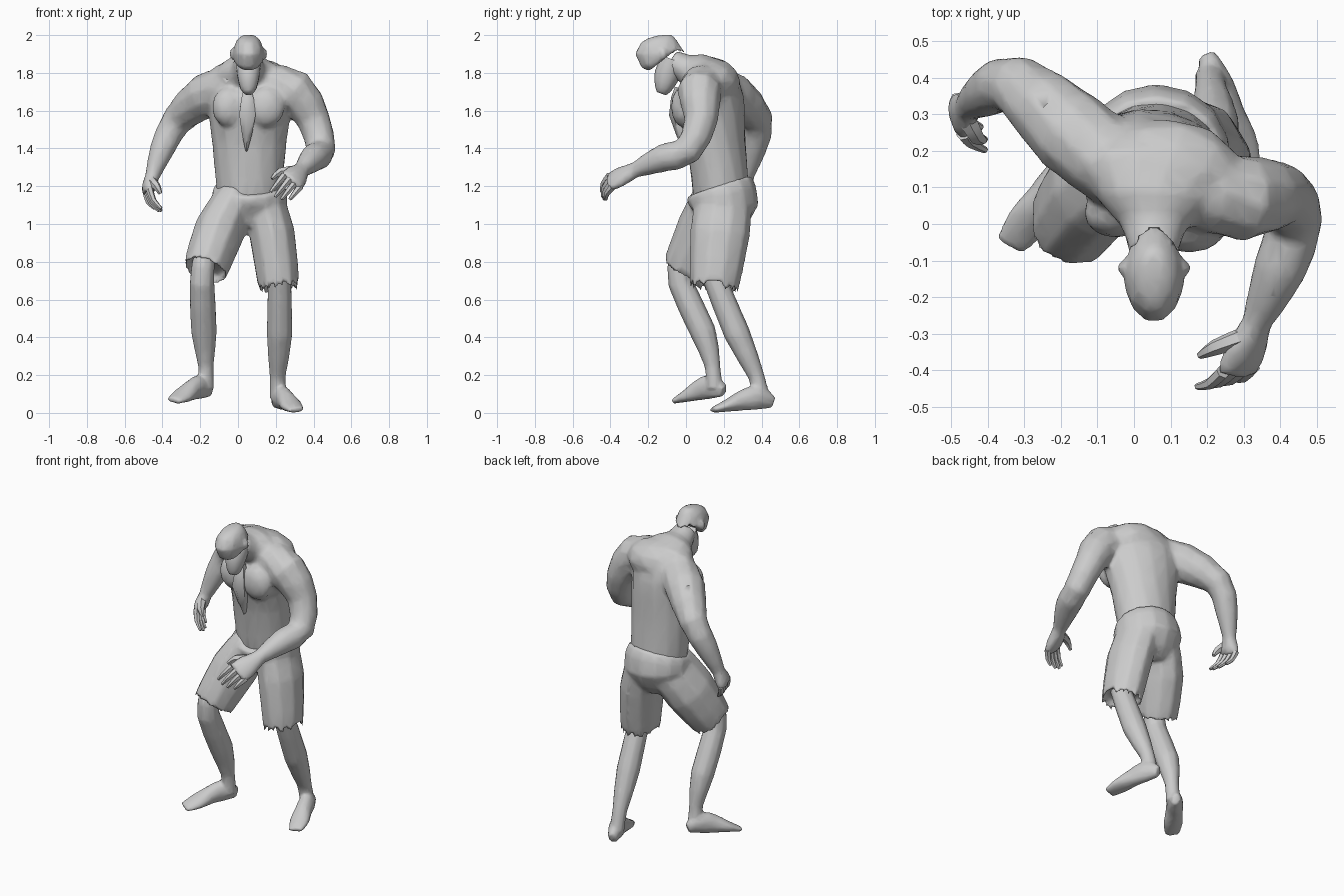
import bpy, bmesh, math
from mathutils import Matrix, Vector

cube = bpy.data.objects.get("Cube")
if cube:
    bpy.data.objects.remove(cube, do_unlink=True)


def finish(name, bm, fuse=0):
    """Make a smooth object; fuse is the voxel size that melts parts together."""
    bmesh.ops.recalc_face_normals(bm, faces=bm.faces)
    mesh = bpy.data.meshes.new(name)
    bm.to_mesh(mesh)
    bm.free()
    obj = bpy.data.objects.new(name, mesh)
    bpy.context.collection.objects.link(obj)
    bpy.ops.object.select_all(action='DESELECT')
    obj.select_set(True)
    bpy.context.view_layer.objects.active = obj
    bpy.ops.object.shade_smooth_by_angle(angle=math.radians(55))
    if fuse:
        remesh = obj.modifiers.new("fuse", 'REMESH')
        remesh.mode = 'VOXEL'
        remesh.voxel_size = fuse
        remesh.use_smooth_shade = True
        obj.modifiers.new("soften", 'SMOOTH').iterations = 5
        obj.modifiers.new("reduce", 'DECIMATE').ratio = 0.2


def refine(rings):
    """Add a smoothly interpolated ring between each neighbouring pair."""
    result = [rings[0]]
    for i in range(len(rings) - 1):
        before, after = rings[max(i - 1, 0)], rings[min(i + 2, len(rings) - 1)]
        start, end = rings[i], rings[i + 1]
        middle = [(9 * (b + c) - a - d) / 16
                  for a, b, c, d in zip(before, start, end, after)]
        result += [middle, end]
    return result


def loft(bm, rings, sides=10, across=(1, 0, 0), twist=0, hollow=False):
    """Skin rings of x, y, z, half width and optional half depth."""
    rings = refine(rings)
    centres = [Vector(ring[:3]) for ring in rings]
    last = len(rings) - 1
    loops = []
    for i, ring in enumerate(rings):
        tangent = (centres[min(i + 1, last)] - centres[max(i - 1, 0)]).normalized()
        yaw = math.radians(twist) * math.sin(math.pi * i / last)
        wide = Matrix.Rotation(yaw, 3, 'Z') @ Vector(across)
        wide = (wide - tangent * wide.dot(tangent)).normalized()
        deep = tangent.cross(wide)
        loop = []
        for k in range(sides):
            angle = math.tau * (k + 0.5) / sides
            offset = wide * ring[3] * math.cos(angle) + deep * ring[-1] * math.sin(angle)
            loop.append(bm.verts.new(centres[i] + offset))
        loops.append(loop)
    for low, high in zip(loops, loops[1:]):
        for k in range(sides):
            n = (k + 1) % sides
            bm.faces.new((low[k], low[n], high[n], high[k]))
    bm.faces.new(loops[0])
    hem = bm.faces.new(loops[-1])
    if hollow:
        bmesh.ops.recalc_face_normals(bm, faces=bm.faces)
        bmesh.ops.inset_individual(bm, faces=[hem], thickness=0.016)
        inward = (centres[-2] - centres[-1]) * 0.5
        bmesh.ops.translate(bm, verts=hem.verts, vec=inward)


def part(name, rings, **options):
    bm = bmesh.new()
    loft(bm, rings, **options)
    finish(name, bm)


def ball(bm, centre, size):
    verts = bmesh.ops.create_icosphere(bm, subdivisions=2, radius=1)["verts"]
    bmesh.ops.scale(bm, verts=verts, vec=size)
    bmesh.ops.translate(bm, verts=verts, vec=centre)


def hand(bm, prefix, wrist, knuckles, spread, curl, thumb_tip):
    """Palm melts into the body; four bent fingers and a thumb stay separate."""
    wrist, knuckles, thumb_tip = Vector(wrist), Vector(knuckles), Vector(thumb_tip)
    spread, curl = Vector(spread), Vector(curl)
    reach = (knuckles - wrist).normalized() * 0.03
    half = spread.length
    middle = wrist.lerp(knuckles, 0.6)
    loft(bm, [(*wrist, 0.042, 0.038), (*middle, half * 1.15, 0.04),
              (*knuckles, half * 1.15, 0.026)], across=spread)
    for i in range(4):
        length = 1 - 0.08 * (i - 1) ** 2
        base = knuckles + spread * (0.85 - i * 0.57) - reach * 0.5
        bend = base + reach + curl * length * 0.4
        tip = base + reach + curl * length
        part(f"{prefix}_finger_{i + 1}",
             [(*base, 0.02), (*bend, 0.016), (*tip, 0.009)], sides=6, across=spread)
    root = wrist.lerp(knuckles, 0.3) + spread * 0.4
    joint = root.lerp(thumb_tip, 0.5) + spread * 0.4
    part(prefix + "_thumb", [(*root, 0.028), (*joint, 0.022), (*thumb_tip, 0.01)],
         sides=6, across=spread)


def lower_leg(name, rings, heel, toe):
    """Shin melted into a wedge foot whose sole runs straight from heel to toe."""
    bm = bmesh.new()
    loft(bm, rings)
    heel, toe = Vector(heel), Vector(toe)
    widths = (0.026, 0.048, 0.05, 0.06, 0.045)
    heights = (0.035, 0.066, 0.056, 0.034, 0.015)
    sole = []
    for i, (width, height) in enumerate(zip(widths, heights)):
        x, y, z = heel.lerp(toe, i / (len(widths) - 1))
        sole.append((x, y, z + height, width, height))
    loft(bm, sole)
    finish(name, bm, fuse=0.01)


# Head: jutting upper jaw, ears, and a dropped lower jaw
mid = 0.055
bm = bmesh.new()
loft(bm, [(mid, -.12, 2, .03, .04), (mid, -.12, 1.97, .065, .085),
          (mid, -.135, 1.9, .085, .138), (mid, -.12, 1.87, .075, .1)], sides=12)
for s in (1, -1):
    ball(bm, (mid + s * .085, -.12, 1.9), (.016, .02, .03))
    ball(bm, (mid + s * .04, -.2, 1.93), (.03, .025, .014))
finish("head", bm, fuse=0.01)
part("lower_jaw", [(mid, -.07, 1.87, .07, .06), (mid, -.1, 1.79, .062, .068),
                   (mid, -.12, 1.72, .045, .046), (mid, -.13, 1.69, .02, .025)])

# Torso: twisted, hunching forward into the neck
bm = bmesh.new()
loft(bm, [(.06, .19, 1.12, .17, .15), (.06, .16, 1.43, .2, .155),
          (.06, .13, 1.65, .23, .17), (.06, .1, 1.78, .21, .13),
          (mid, 0, 1.82, .095, .08), (mid, -.08, 1.87, .07, .06)],
     sides=14, twist=-22)
ball(bm, (.08, .14, 1.75), (.22, .15, .13))
ball(bm, (.15, -.02, 1.62), (.1, .06, .11))
ball(bm, (-.05, .03, 1.62), (.09, .07, .11))

# Left arm bends forward
left_wrist = (.34, -.26, 1.29)
loft(bm, [(.15, .1, 1.74, .11), (.3, .07, 1.7, .12), (.4, .08, 1.55, .09),
          (.44, .01, 1.39, .08), (.4, -.12, 1.35, .075), (*left_wrist, .045)],
     across=(.8, .5, .2))
hand(bm, "left_hand", left_wrist, knuckles=(.28, -.41, 1.22), spread=(-.05, -.01, .035),
     curl=(-.065, -.015, -.08), thumb_tip=(.18, -.36, 1.24))

# Right arm swings behind
right_wrist = (-.455, .32, 1.25)
loft(bm, [(-.03, .14, 1.73, .11), (-.17, .25, 1.68, .12), (-.32, .38, 1.55, .085),
          (-.4, .36, 1.4, .068), (*right_wrist, .04)])
hand(bm, "right_hand", right_wrist, knuckles=(-.48, .29, 1.16), spread=(.01, -.055, .01),
     curl=(.075, -.04, -.08), thumb_tip=(-.41, .23, 1.16))
finish("upper_body", bm, fuse=0.014)

# Pointed ridge lying on the chest
part("chest_flap", [(.05, -.03, 1.72, .02, .03), (.05, -.05, 1.58, .05, .04),
                    (.045, .01, 1.39, .006, .02)], sides=6)

# Shorts: seat and two open legs
bm = bmesh.new()
loft(bm, [(.06, .175, 1.2, .19, .18), (.06, .2, 1.1, .205, .185),
          (.04, .18, .97, .12, .1)], sides=14)
loft(bm, [(.13, .2, 1.13, .11, .15), (.18, .18, .95, .125, .16),
          (.22, .145, .64, .112, .13)], hollow=True)
loft(bm, [(-.01, .19, 1.13, .11, .16), (-.1, .11, .96, .135, .165),
          (-.18, -.01, .74, .118, .128)], hollow=True)
finish("shorts", bm, fuse=0.013)

# Bare lower legs, feet splayed outward
lower_leg("left_leg", [(.22, .13, .76, .06), (.22, .27, .42, .07), (.21, .37, .2, .044),
                       (.21, .4, .08, .045)], heel=(.2, .46, .02), toe=(.31, .14, 0))
lower_leg("right_leg", [(-.18, -.03, .82, .06), (-.19, -.03, .69, .067),
                        (-.18, .09, .43, .07), (-.17, .14, .25, .042),
                        (-.17, .15, .13, .045)], heel=(-.15, .2, .08), toe=(-.34, -.06, .05))
